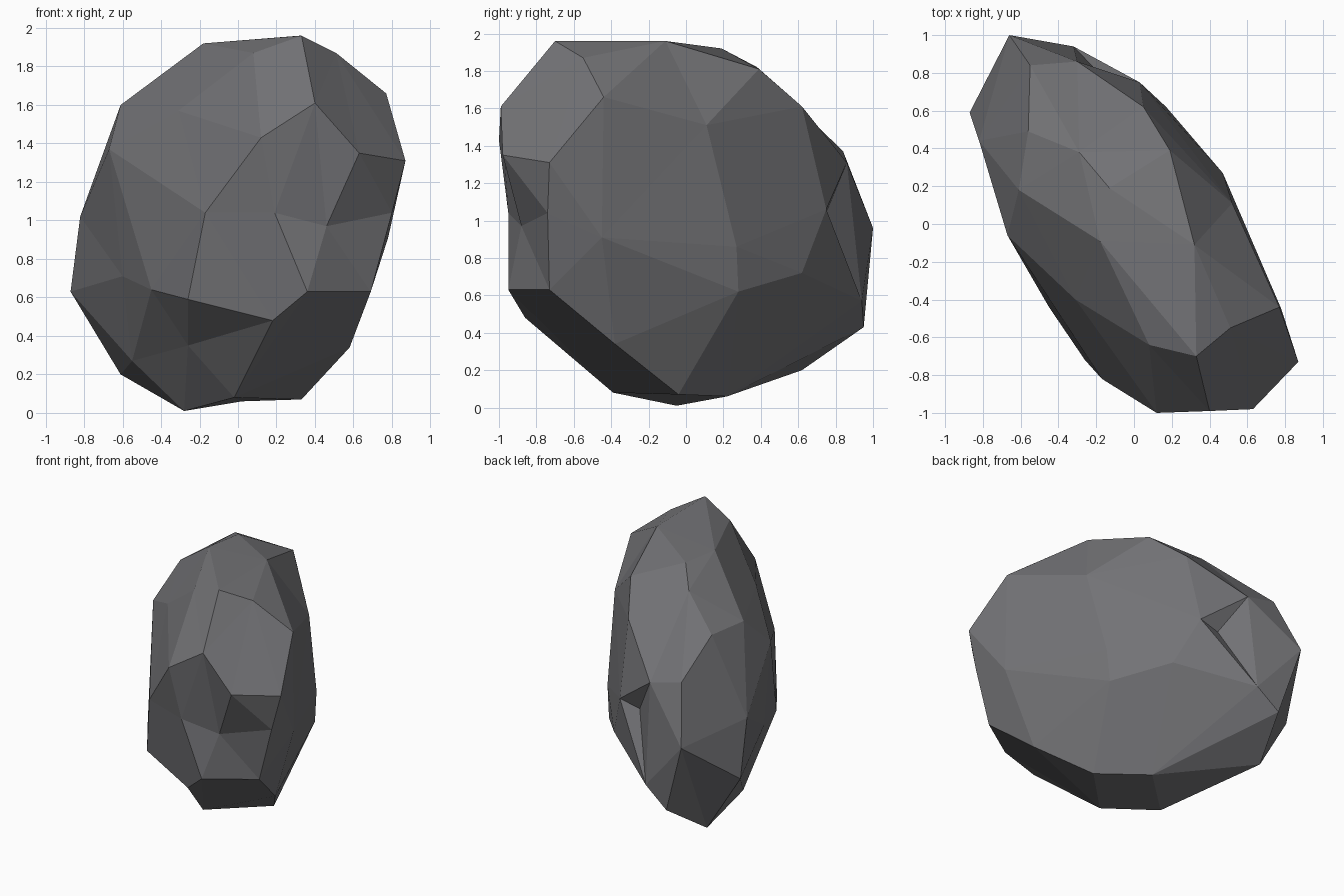
import bpy, bmesh
from mathutils import Vector

# Corner points of the boulder
CORNERS = [
    # front nose
    (.87, -.73, 1.31), (.63, -.98, 1.35), (.40, -.99, 1.61), (.12, -1.0, 1.43), (.33, -.70, 1.96),
    (.51, -.55, 1.87), (.80, -.74, 1.04), (.46, -.88, .97), (.19, -.95, 1.04), (.69, -.73, .63),
    (.36, -.95, .63), (.18, -.86, .48), (-.17, -.82, 1.04), (-.26, -.72, .59),
    # broad right face
    (.77, -.44, 1.66), (.78, -.45, .91), (.52, .11, 1.51), (.47, .27, .86), (.45, .28, .62),
    (.17, .62, .72), (.03, .75, 1.06), (.05, .62, 1.61), (.58, -.38, .34),
    # top
    (.32, -.11, 1.96), (.08, -.64, 1.87), (-.18, -.09, 1.92), (-.13, .19, 1.92), (.19, .39, 1.81),
    (-.29, .38, 1.82), (-.61, .18, 1.60), (-.56, .49, 1.60),
    # rear end
    (-.55, .84, 1.37), (-.30, .86, 1.31), (-.66, 1.0, .96), (-.32, .94, .57), (-.13, .74, 1.02),
    (-.50, .95, .43), (-.87, .59, .63), (-.82, .44, 1.02),
    # broad left face
    (-.67, -.06, 1.37), (-.31, -.40, 1.57), (-.60, -.08, .71), (-.45, -.44, .64), (-.55, .10, .27),
    (-.26, -.40, .35),
    # underside
    (-.02, -.39, .08), (-.28, -.05, .01), (.33, -.04, .07), (.02, .22, .06), (-.61, .62, .20),
]


def rounded(p):
    """Swell the slab towards a ball so every corner, dents included, joins the hull."""
    q = Vector(p) - Vector((0, 0, 1))
    n = Vector((.87, .5, 0))
    q += n * q.dot(n) * .9
    return q * q.length ** -.85


# Join the swollen corners, then pull each back to its true place
bm = bmesh.new()
home = {}
for p in CORNERS:
    home[bm.verts.new(rounded(p))] = Vector(p)
bmesh.ops.convex_hull(bm, input=bm.verts[:])
loose = [v for v in bm.verts if not v.link_faces]
for v in bm.verts:
    v.co = home[v]
bmesh.ops.delete(bm, geom=loose, context='VERTS')
bmesh.ops.recalc_face_normals(bm, faces=bm.faces[:])

mesh = bpy.data.meshes.new("boulder")
bm.to_mesh(mesh)
bm.free()

# Single grey stone colour
stone = bpy.data.materials.new("stone grey")
stone.diffuse_color = (.17, .17, .18, 1)
mesh.materials.append(stone)
boulder = bpy.data.objects.new("boulder", mesh)
bpy.context.collection.objects.link(boulder)
